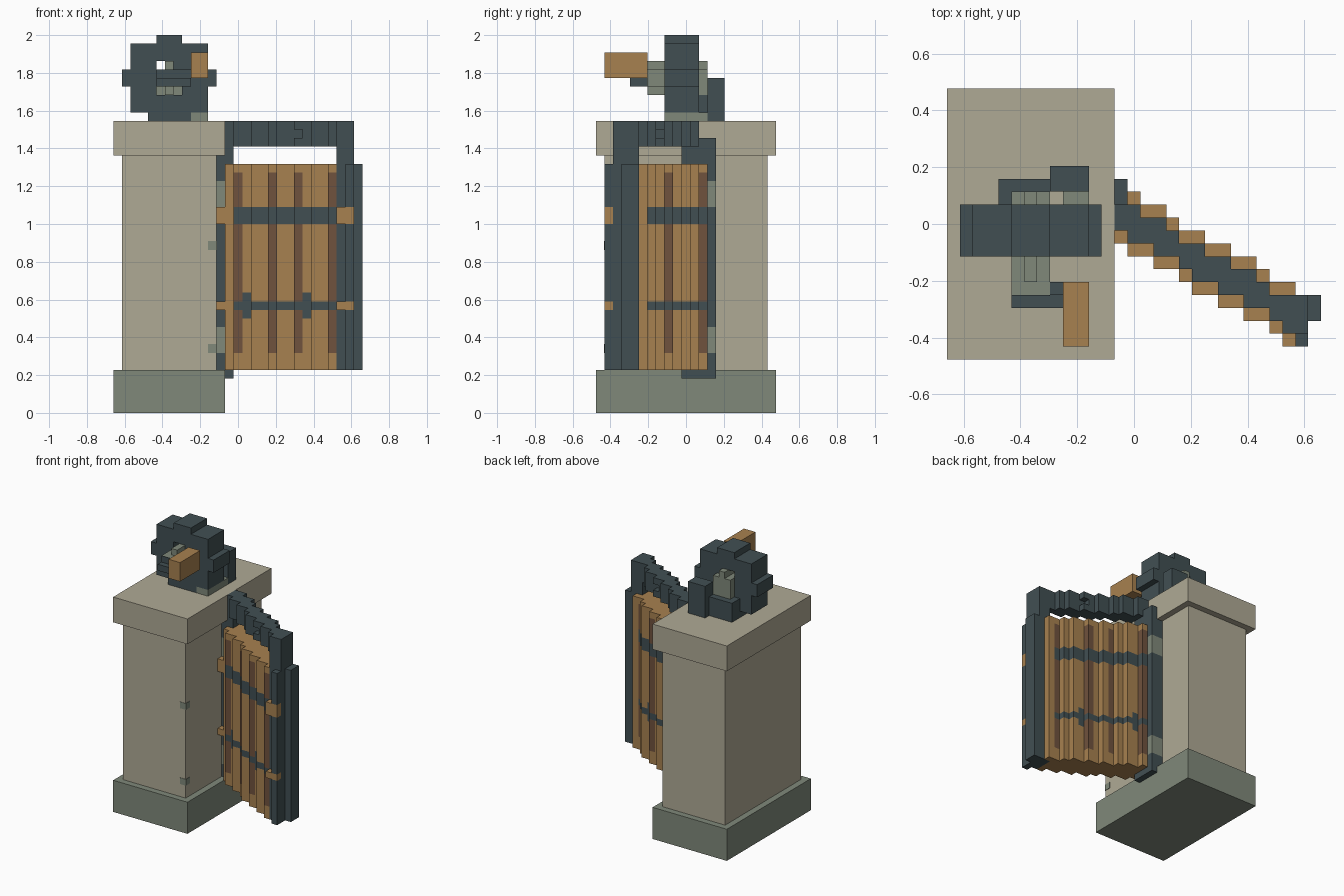
import bpy, bmesh, math

if "Cube" in bpy.data.objects:
    bpy.data.objects.remove(bpy.data.objects["Cube"])

V = 2 / 44                                   # edge of one building block
X0, Y0 = -14.5 * V, -10.5 * V                # grid corner


def material(name, rgb):
    m = bpy.data.materials.new(name)
    m.diffuse_color = (*rgb, 1)
    m.use_nodes = True
    m.node_tree.nodes["Principled BSDF"].inputs["Base Color"].default_value = m.diffuse_color
    return m


STONE = material("beige_stone", (0.43, 0.40, 0.30))
GREEN = material("grey_green", (0.215, 0.25, 0.195))
IRON = material("dark_iron", (0.053, 0.078, 0.086))
WOOD = material("light_wood", (0.39, 0.22, 0.08))
BROWN = material("brown_wood", (0.16, 0.085, 0.047))


def blocks(name, boxes):
    """One object from (material, x0, x1, y0, y1, z0, z1) boxes in grid units."""
    bm = bmesh.new()
    mats = []
    for mat, x0, x1, y0, y1, z0, z1 in boxes:
        if mat not in mats:
            mats.append(mat)
        verts = bmesh.ops.create_cube(bm, size=1)["verts"]
        for v in verts:
            v.co.x = X0 + V * (x1 if v.co.x > 0 else x0)
            v.co.y = Y0 + V * (y1 if v.co.y > 0 else y0)
            v.co.z = V * (z1 if v.co.z > 0 else z0)
        for f in {f for v in verts for f in v.link_faces}:
            f.material_index = mats.index(mat)
    me = bpy.data.meshes.new(name)
    bm.to_mesh(me)
    bm.free()
    for m in mats:
        me.materials.append(m)
    ob = bpy.data.objects.new(name, me)
    bpy.context.collection.objects.link(ob)
    return ob


# Pillar
blocks("pillar_base", [(GREEN, 0, 13, 0, 21, 0, 5)])
blocks("pillar_shaft", [(STONE, 1, 12, 1, 20, 5, 30)])
blocks("pillar_cap", [(STONE, 0, 13, 0, 21, 30, 34)])
e = 0.06
blocks("corner_chips", [(GREEN, 11, 12 + e, 1 - e, 2, z, z + 1) for z in (7, 19)])

# Hinge post with green brackets and wooden hinge blocks
post = [(IRON, 13, 14, 10, 13, 4, 32)]
for mat, z0, z1 in ((IRON, 5, 7), (GREEN, 7, 10), (IRON, 10, 24),
                    (GREEN, 24, 27), (IRON, 27, 30)):
    post.append((mat, 12, 13, 10, 14, z0, z1))
    post.append((mat, 13, 14, 13, 14, 4 if z0 == 5 else z0, 32 if z1 == 30 else z1))
blocks("hinge_post", post)
blocks("hinge_blocks", [(WOOD, 12, 13, 9, 10, 22, 24), (WOOD, 12, 13, 9, 10, 12, 13)])


# Swung-open gate: every column steps along a 30 degree line
def span(i):
    d = i - 14
    return round(8.35 - 0.583 * d), math.floor(13.25 - 0.583 * d)


planks, rail = [(WOOD, 13, 14, 9, 10, 5, 29)], []
for i in range(14, 26):
    lo, hi = span(i)
    face = BROWN if i in (14, 18, 21, 25) else WOOD
    b0, b1 = (11, 14) if i in (15, 22) else (12, 13)     # lower band and studs
    for mat, z0, z1 in ((WOOD, 5, 7), (face, 7, b0), (IRON, b0, b1), (face, b1, 22),
                        (IRON, 22, 24), (face, 24, 28), (WOOD, 28, 29)):
        planks.append((mat, i, i + 1, lo, hi, z0, z1))
blocks("gate_planks", planks)

# Top rail with a notched middle course
for i in range(13, 26):
    lo, hi = span(i) if i > 13 else (9, 13)
    lo, hi = lo + 1, hi - 1
    n = 1 if i % 3 == 0 and hi - lo > 2 else 0
    rail += [(IRON, i, i + 1, lo, hi, 31, 32),
             (IRON, i, i + 1, lo + n, hi - n, 32, 33),
             (IRON, i, i + 1, lo, hi, 33, 34)]
blocks("gate_top_rail", rail)

# Free-end stile with wooden clasps
stile = [(IRON, 26, 28, 2, 5, 5, 34), (IRON, 28, 29, 3, 5, 5, 29),
         (WOOD, 26, 27, 5, 6, 5, 29)]
for mat, z0, z1 in ((IRON, 5, 12), (WOOD, 12, 13), (IRON, 13, 22),
                    (WOOD, 22, 24), (IRON, 24, 29)):
    stile.append((mat, 27, 28, 1, 2, z0, z1))
stile += [(WOOD, 26, 27, 1, 2, 12, 13), (WOOD, 26, 27, 1, 2, 22, 24)]
blocks("gate_stile", stile)

# Winch wheel on the pillar
blocks("winch_wheel", [(IRON, x0, x1, 8, 12, z0, z1) for x0, x1, z0, z1 in (
    (4, 9, 34, 35), (2, 11, 35, 37), (2, 5, 37, 38), (8, 11, 37, 38),
    (1, 5, 38, 40), (8, 12, 38, 40), (2, 5, 40, 41), (7, 11, 40, 41),
    (2, 11, 41, 43), (5, 8, 43, 44))])
blocks("winch_axle", [(GREEN, 5, 8, 5, 13, 38, 40), (GREEN, 6, 7, 6, 13, 40, 41),
                      (GREEN, 6, 7, 6, 13, 37, 38)])
blocks("crank_arm", [(IRON, 5, 9, 4, 5, 38, 39), (IRON, 8, 11, 4, 6, 38, 39),
                     (IRON, 5, 8, 4.9, 5, 39, 40), (IRON, 8, 9, 4, 6, 39, 40)][:1]
       + [(IRON, 8, 9, 5, 6, 38, 40), (IRON, 5, 8, 4.9, 5, 39, 40)])
blocks("crank_handle", [(WOOD, 9, 11, 1, 6, 39, 42)])
blocks("winch_bearing", [(IRON, 4, 8, 12, 14, 34, 37), (IRON, 8, 11, 13, 15, 34, 39),
                         (GREEN, 9, 11, 8, 13, 34, 35),
                         (GREEN, 5, 8, 12, 13, 37, 38)])
